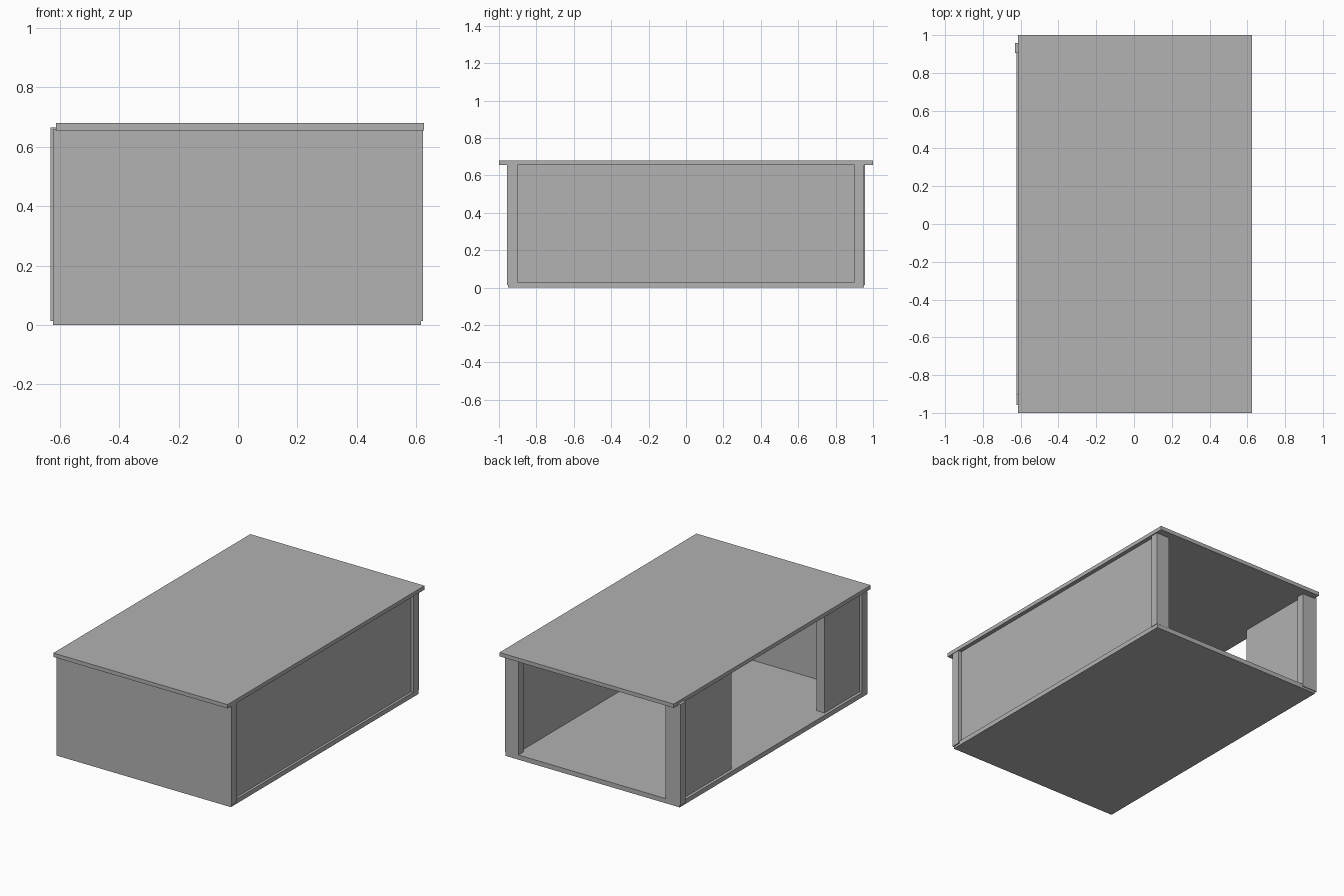
import bpy
import bmesh
from mathutils import Vector

cube = bpy.data.objects.get("Cube")
if cube:
    bpy.data.objects.remove(cube, do_unlink=True)

# Single grey finish for the whole piece
grey = bpy.data.materials.new("plain_grey")
grey.use_nodes = True
colour = (0.445, 0.445, 0.445, 1.0)
grey.diffuse_color = colour
grey.node_tree.nodes["Principled BSDF"].inputs["Base Color"].default_value = colour


def board(name, x, y, z):
    """Flat-faced board spanning the given (low, high) ranges."""
    low, high = Vector((x[0], y[0], z[0])), Vector((x[1], y[1], z[1]))
    bm = bmesh.new()
    bmesh.ops.create_cube(bm, size=1)
    for v in bm.verts:
        v.co = (low + high) / 2 + v.co * (high - low)
    mesh = bpy.data.meshes.new(name)
    bm.to_mesh(mesh)
    bm.free()
    mesh.materials.append(grey)
    obj = bpy.data.objects.new(name, mesh)
    bpy.context.collection.objects.link(obj)
    return obj


floor_top, roof_bottom = 0.03, 0.655
wall = (floor_top - 0.005, roof_bottom + 0.003)   # walls bite slightly into both slabs

# Slabs
board("base", (-0.622, 0.616), (-0.952, 0.952), (0, floor_top))
board("roof", (-0.613, 0.626), (-1.0, 1.0), (roof_bottom, 0.68))

# Closed front, and closed long side set back from the edge
board("front_wall", (-0.622, 0.623), (-0.957, -0.9), (0.014, roof_bottom + 0.003))
board("left_wall", (0.545, 0.6), (-0.91, 0.91), wall)

# Long side with an opening between two short walls
for name, y in (("right_wall_front", (-0.91, -0.545)), ("right_wall_back", (0.4, 0.91))):
    board(name, (-0.603, -0.546), y, wall)

# Posts either side of the open back
board("back_left_post", (0.525, 0.619), (0.9, 0.953), wall)
board("back_right_post", (-0.631, -0.525), (0.904, 0.957), (0.014, 0.665))
